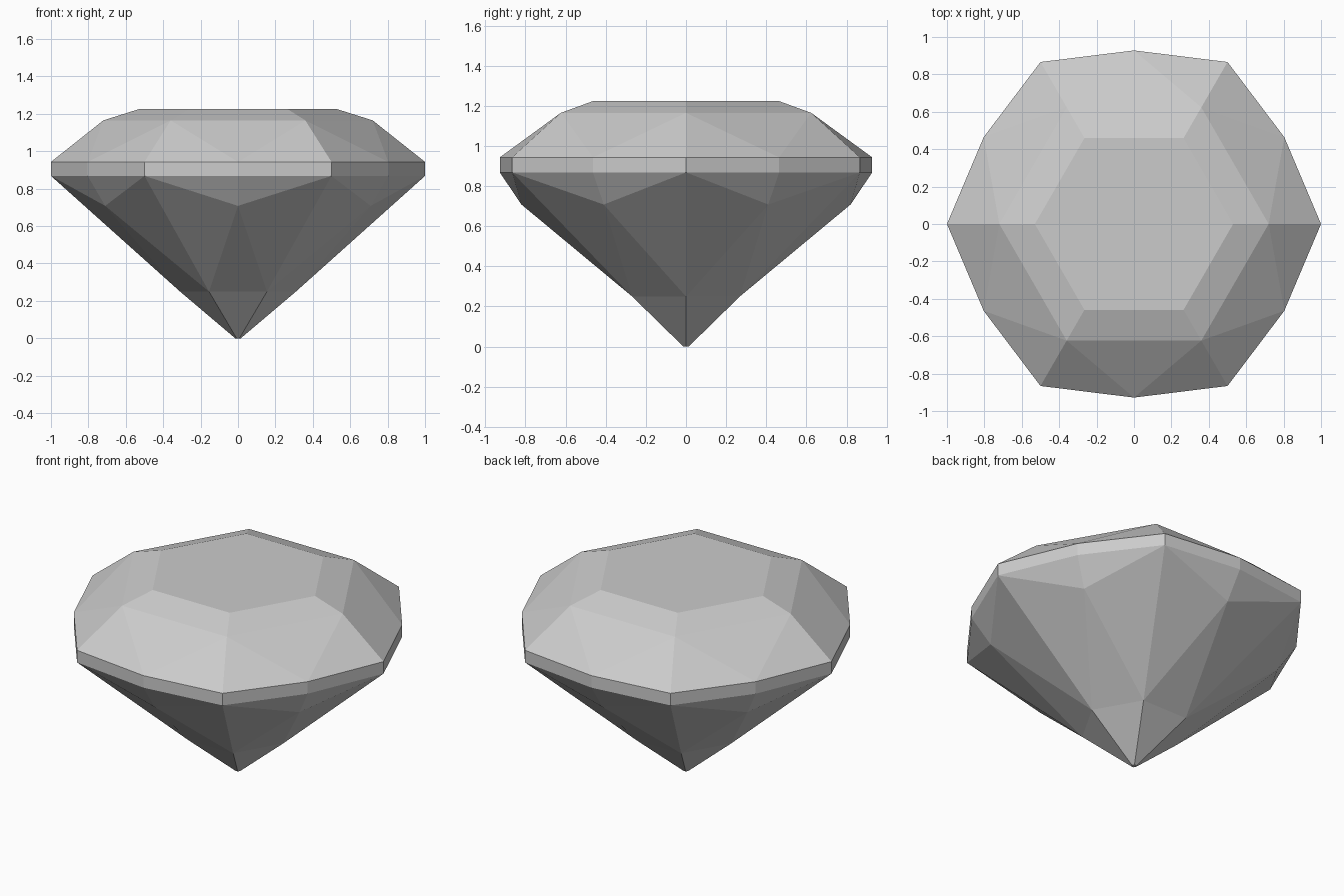
import bpy, bmesh
from math import pi, cos, sin

cube = bpy.data.objects.get("Cube")
if cube:
    bpy.data.objects.remove(cube)

# Single stone colour
stone = bpy.data.materials.new("pale_grey_stone")
stone.use_nodes = True
colour = (0.6, 0.6, 0.6, 1)
stone.diffuse_color = colour
stone.node_tree.nodes["Principled BSDF"].inputs["Base Color"].default_value = colour

bm = bmesh.new()


def ring(radius, z, turn=0.0):
    """Six vertices around the axis; turn=0.5 puts them between the corners."""
    angles = [(k + turn) * pi / 3 for k in range(6)]
    return [bm.verts.new((radius * cos(a), radius * sin(a), z)) for a in angles]


# Rings from the flat table down to the point
table = ring(0.53, 1.225)
crown = ring(0.72, 1.165)
rim_top, rim_top_mid = ring(1.0, 0.943), ring(0.928, 0.943, 0.5)
rim_low, rim_low_mid = ring(1.0, 0.868), ring(0.928, 0.868, 0.5)
belly = ring(0.82, 0.708, 0.5)
waist = ring(0.31, 0.25)
tip = ring(0.015, 0.0)

bm.faces.new(table)
bm.faces.new(tip[::-1])

for i in range(6):
    j = (i + 1) % 6
    facets = [
        # crown: bevel, main triangle and its two flanks
        (table[i], crown[i], crown[j], table[j]),
        (crown[i], rim_top_mid[i], crown[j]),
        (crown[i], rim_top[i], rim_top_mid[i]),
        (crown[j], rim_top_mid[i], rim_top[j]),
        # upright girdle band
        (rim_top[i], rim_low[i], rim_low_mid[i], rim_top_mid[i]),
        (rim_top_mid[i], rim_low_mid[i], rim_low[j], rim_top[j]),
        # pavilion: small facets below the girdle, then long ones to the tip
        (rim_low[i], belly[i], rim_low_mid[i]),
        (rim_low_mid[i], belly[i], rim_low[j]),
        (rim_low[i], waist[i], belly[i]),
        (rim_low[j], belly[i], waist[j]),
        (belly[i], waist[i], waist[j]),
        (waist[i], tip[i], tip[j], waist[j]),
    ]
    for facet in facets:
        bm.faces.new(facet)

bmesh.ops.recalc_face_normals(bm, faces=bm.faces)
mesh = bpy.data.meshes.new("cut_gem")
bm.to_mesh(mesh)
bm.free()
mesh.materials.append(stone)
gem = bpy.data.objects.new("cut_gem", mesh)
bpy.context.collection.objects.link(gem)
